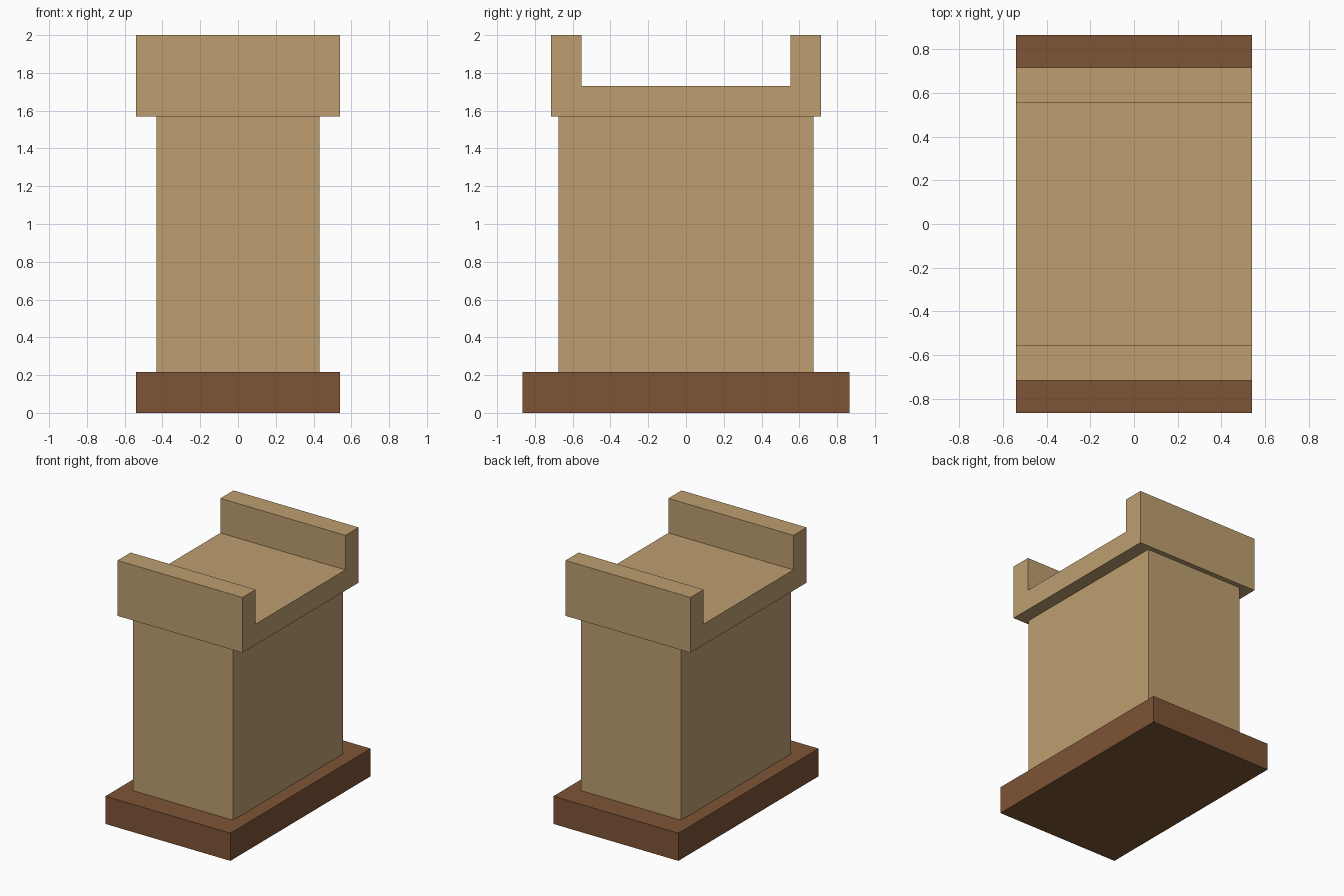
import bpy, bmesh

if "Cube" in bpy.data.objects:
    bpy.data.objects.remove(bpy.data.objects["Cube"])


def material(name, rgb):
    m = bpy.data.materials.new(name)
    m.diffuse_color = (*rgb, 1)
    m.use_nodes = True
    m.node_tree.nodes["Principled BSDF"].inputs["Base Color"].default_value = m.diffuse_color
    return m


def extrude_profile(name, points, half_x, mat):
    """Extrude a closed (y, z) profile along x, centred on x = 0."""
    bm = bmesh.new()
    face = bm.faces.new([bm.verts.new((-half_x, y, z)) for y, z in points])
    ext = bmesh.ops.extrude_face_region(bm, geom=[face], use_keep_orig=True)
    moved = [v for v in ext["geom"] if isinstance(v, bmesh.types.BMVert)]
    bmesh.ops.translate(bm, verts=moved, vec=(2 * half_x, 0, 0))
    bmesh.ops.recalc_face_normals(bm, faces=bm.faces)
    mesh = bpy.data.meshes.new(name)
    bm.to_mesh(mesh)
    bm.free()
    mesh.materials.append(mat)
    obj = bpy.data.objects.new(name, mesh)
    bpy.context.collection.objects.link(obj)
    return obj


def rectangle(half_y, z0, z1):
    return [(-half_y, z0), (half_y, z0), (half_y, z1), (-half_y, z1)]


tan = material("tan", (0.51, 0.345, 0.162))
brown = material("brown", (0.209, 0.089, 0.037))

# Wide plinth and the pillar standing on it
extrude_profile("base", rectangle(0.865, 0, 0.216), 0.54, brown)
extrude_profile("pillar", rectangle(0.676, 0.216, 1.568), 0.432, tan)

# Tray on top: U-shaped profile with a raised lip at front and back
right_half = [(0.716, 1.568), (0.716, 2.0), (0.554, 2.0), (0.554, 1.73)]
left_half = [(-y, z) for y, z in reversed(right_half)]
extrude_profile("top_tray", right_half + left_half, 0.54, tan)
